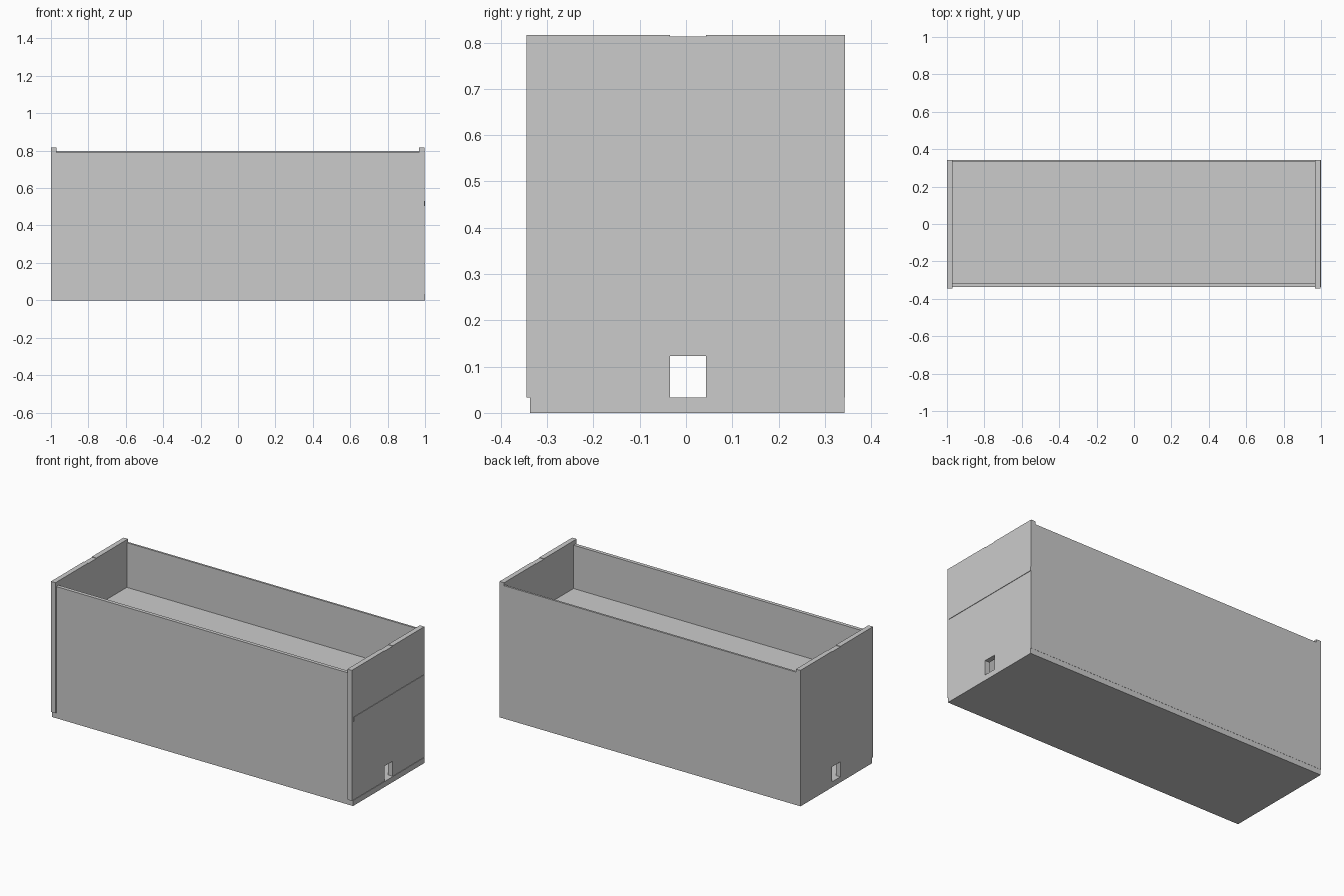
import bpy
import bmesh

if "Cube" in bpy.data.objects:
    bpy.data.objects.remove(bpy.data.objects["Cube"])


def finish(bm, name):
    bmesh.ops.recalc_face_normals(bm, faces=bm.faces)
    mesh = bpy.data.meshes.new(name)
    bm.to_mesh(mesh)
    bm.free()
    obj = bpy.data.objects.new(name, mesh)
    bpy.context.collection.objects.link(obj)
    return obj


def board(name, x, y, z):
    """Box spanning the given (min, max) ranges."""
    bm = bmesh.new()
    bmesh.ops.create_cube(bm, size=1)
    for v in bm.verts:
        v.co = [r[0] + (c + 0.5) * (r[1] - r[0]) for c, r in zip(v.co, (x, y, z))]
    return finish(bm, name)


def end_panel(name, x0, x1):
    """Upright end with a square opening at its foot and a shallow dip on top."""
    bottom, top = 0.033, 0.816
    left, right = -0.035, 0.043
    profile = [(-0.345, bottom), (left, bottom), (left, 0.123), (right, 0.123),
               (right, bottom), (0.343, bottom), (0.343, top), (right, top),
               (right, top - 0.003), (left, top - 0.003), (left, top), (-0.345, top)]
    bm = bmesh.new()
    face = bm.faces.new([bm.verts.new((x0, y, z)) for y, z in profile])
    new = bmesh.ops.extrude_face_region(bm, geom=[face])["geom"]
    verts = [g for g in new if isinstance(g, bmesh.types.BMVert)]
    bmesh.ops.translate(bm, verts=verts, vec=(x1 - x0, 0, 0))
    return finish(bm, name)


# Base, and the raised floor whose edge shows through the right end
board("base_board", (-1.0, 1.0), (-0.337, 0.342), (0.0, 0.033))
board("raised_floor", (-0.98, 1.0), (-0.33, 0.342), (0.505, 0.53))

# Long sides, between the ends
board("front_panel", (-0.97, 0.97), (-0.337, -0.315), (0.033, 0.79))
board("back_panel", (-0.97, 0.97), (0.331, 0.343), (0.033, 0.798))

# Ends
end_panel("left_end", -1.0, -0.97)
end_panel("right_end", 0.967, 0.997)
